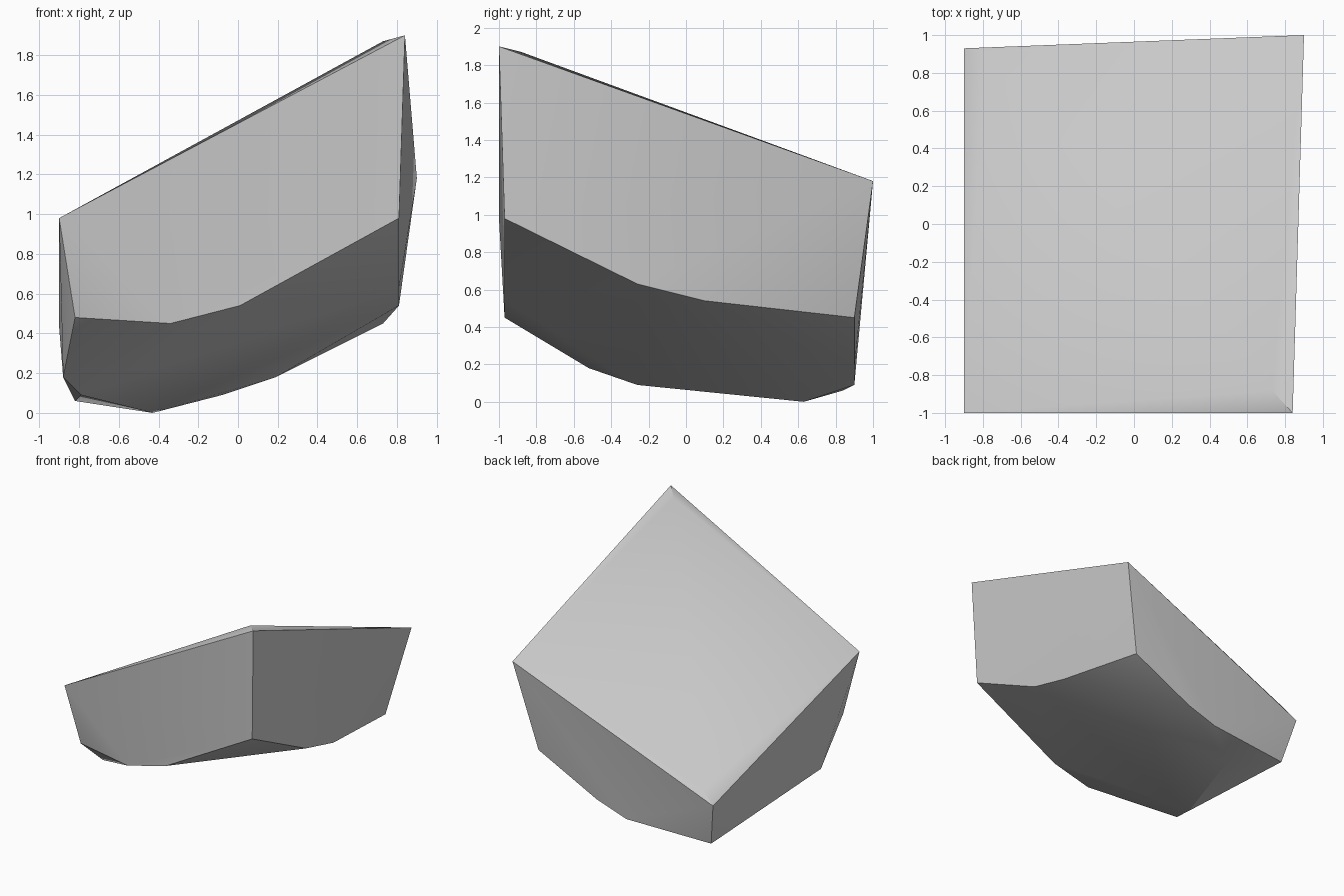
import bpy
import bmesh
from math import radians

# Remove the default object if the scene has it
default_object = bpy.data.objects.get("Cube")
if default_object:
    bpy.data.objects.remove(default_object, do_unlink=True)


def make_material(name, colour):
    material = bpy.data.materials.new(name)
    material.use_nodes = True
    material.diffuse_color = colour
    material.node_tree.nodes["Principled BSDF"].inputs["Base Color"].default_value = colour
    return material


# Sloping top: four corners and two softened spots beside the corners
top_rim = [(.84, -1, 1.9), (.9, 1, 1.18), (-.9, .93, .43), (-.9, -1, .98)]
top_bevels = [(.73, -.88, 1.87), (-.79, .9, .52)]

# Lower rims of the four side walls, sharing their end corners
front_rim = [(-.82, -.9, .48), (-.34, -.97, .45), (.01, -.97, .54), (.81, -.97, .98)]
left_rim = [(.81, -.26, .63), (.81, .1, .54), (.73, .9, .45)]
back_rim = [(.19, .9, .18), (-.08, .9, .09), (-.82, .84, .06)]
right_rim = [(-.79, -.26, .09), (-.88, -.52, .18)]

# Lowest point of the rounded underside
underside = [(-.43, .63, 0)]


def make_hull(name, points, material):
    """Wrap a solid convex chunk around its corners."""
    mesh = bpy.data.meshes.new(name)
    bm = bmesh.new()
    for point in points:
        bm.verts.new(point)
    result = bmesh.ops.convex_hull(bm, input=bm.verts)
    # Drop corners that fell inside the solid
    loose = [v for v in bm.verts if not v.link_faces]
    bmesh.ops.delete(bm, geom=loose, context="VERTS")
    # Merge near-flat triangles into clean faces
    bmesh.ops.dissolve_limit(bm, angle_limit=radians(1), verts=bm.verts, edges=bm.edges)
    bmesh.ops.recalc_face_normals(bm, faces=bm.faces)
    bm.to_mesh(mesh)
    bm.free()
    mesh.materials.append(material)
    chunk = bpy.data.objects.new(name, mesh)
    bpy.context.collection.objects.link(chunk)
    return chunk


# Single stone chunk, smooth across shallow creases and sharp at its rims
stone_grey = make_material("stone_grey", (.6, .6, .6, 1))
corners = top_rim + top_bevels + front_rim + left_rim + back_rim + right_rim + underside
stone_chunk = make_hull("stone_chunk", corners, stone_grey)

bpy.ops.object.select_all(action="DESELECT")
stone_chunk.select_set(True)
bpy.context.view_layer.objects.active = stone_chunk
bpy.ops.object.shade_smooth_by_angle(angle=radians(30))
